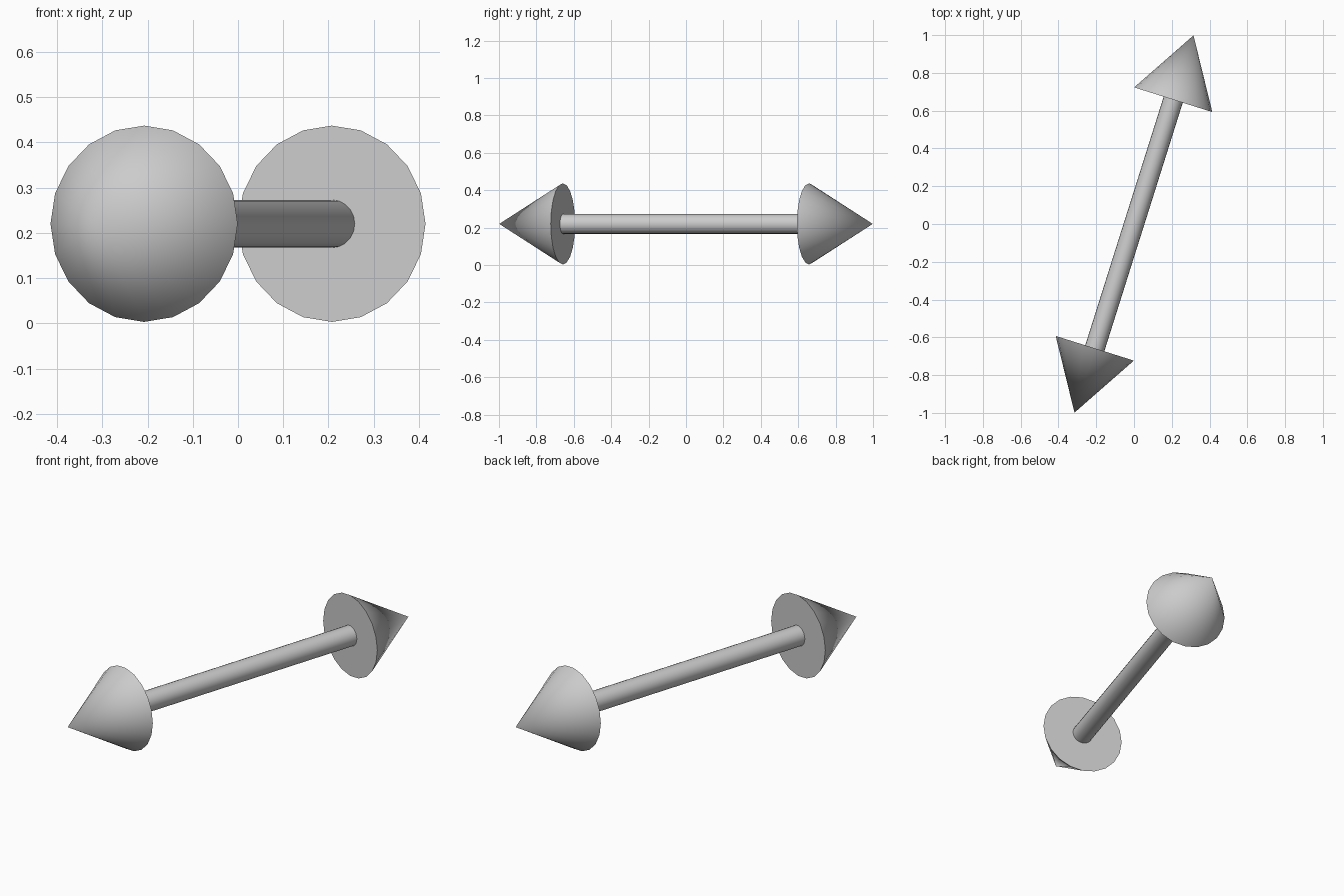
import bpy
from mathutils import Vector

if "Cube" in bpy.data.objects:
    bpy.data.objects.remove(bpy.data.objects["Cube"], do_unlink=True)

grey = bpy.data.materials.new("light_grey")
grey.use_nodes = True
colour = (0.6, 0.6, 0.6, 1)
grey.diffuse_color = colour
bsdf = grey.node_tree.nodes["Principled BSDF"]
bsdf.inputs["Base Color"].default_value = colour

AXIS = Vector((0.301, 0.954, 0)).normalized()
HEIGHT = 0.22       # height of the bar's centre line
BASE, TIP = 0.69, 1.047   # distances from the centre along the bar


def tapered(name, start, end, r_start, r_end, sides):
    """Cone or cylinder between two signed distances along the bar."""
    direction = AXIS if end > start else -AXIS
    centre = AXIS * (start + end) / 2 + Vector((0, 0, HEIGHT))
    bpy.ops.mesh.primitive_cone_add(
        vertices=sides, radius1=r_start, radius2=r_end,
        depth=abs(end - start), location=centre,
        rotation=direction.to_track_quat('Z', 'Y').to_euler())
    obj = bpy.context.object
    obj.name = name
    obj.data.name = name
    obj.data.materials.append(grey)
    bpy.ops.object.shade_smooth_by_angle()


# Straight bar
tapered("bar", -BASE, BASE, 0.053, 0.053, 20)

# Pointed spike on each end
for name, side in (("front_spike", -1), ("back_spike", 1)):
    tapered(name, side * BASE, side * TIP, 0.217, 0, 20)
